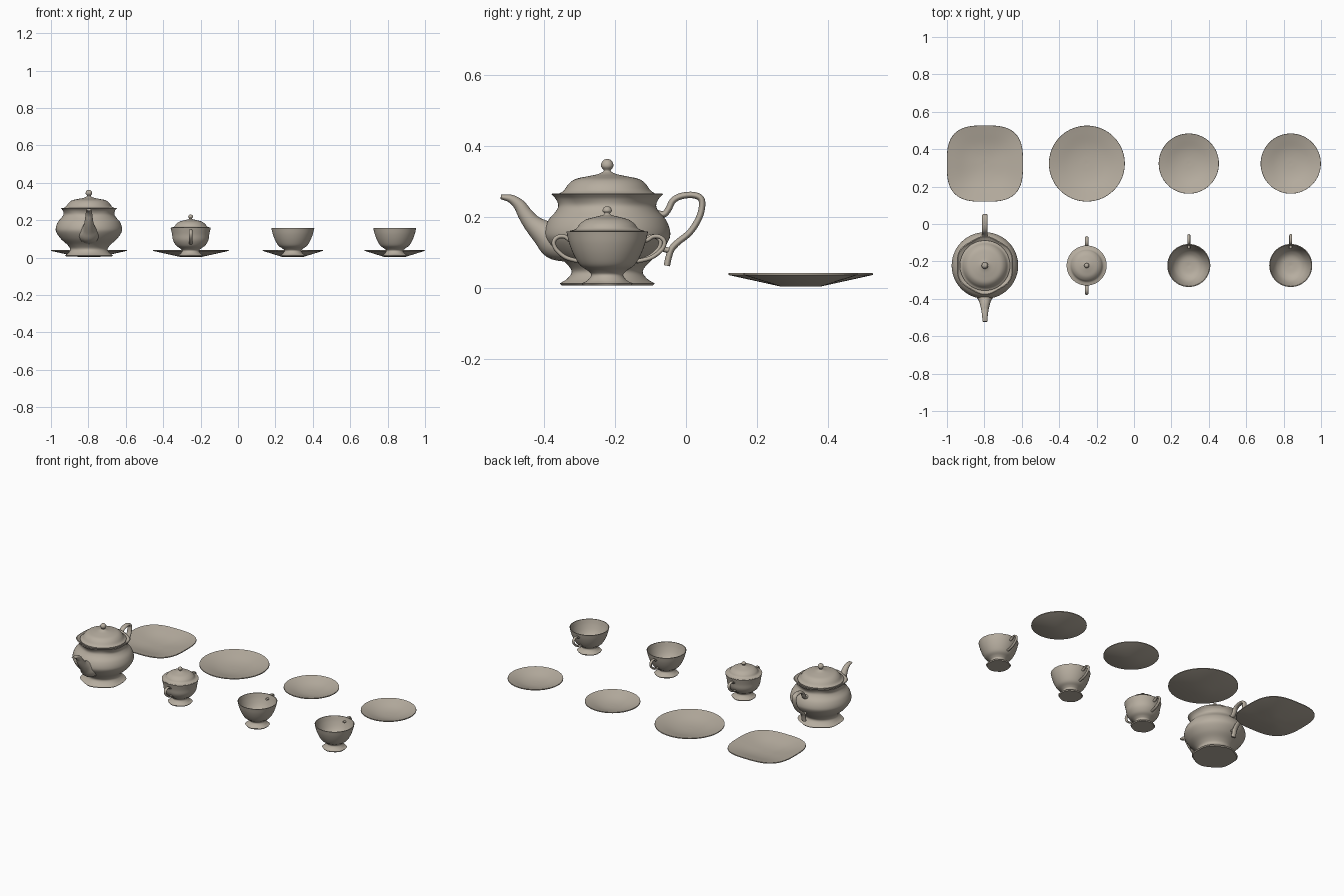
import bpy, bmesh, math
from mathutils import Vector

cube = bpy.data.objects.get("Cube")
if cube:
    bpy.data.objects.remove(cube)

china = bpy.data.materials.new("warm_grey_china")
china.use_nodes = True
COLOUR = (0.47, 0.42, 0.35, 1)
china.diffuse_color = COLOUR
china.node_tree.nodes["Principled BSDF"].inputs["Base Color"].default_value = COLOUR


def smooth_path(points, steps=5):
    """Catmull-Rom curve through points of any dimension."""
    pts = [Vector(p) for p in points]
    if len(pts) < 3:
        return pts
    ext = [pts[0] * 2 - pts[1]] + pts + [pts[-1] * 2 - pts[-2]]
    out = []
    for i in range(1, len(ext) - 2):
        a, b, c, d = ext[i - 1:i + 3]
        for s in range(steps):
            t = s / steps
            out.append(0.5 * (2 * b + (c - a) * t + (2 * a - 5 * b + 4 * c - d) * t ** 2
                              + (3 * b - a - 3 * c + d) * t ** 3))
    return out + [pts[-1]]


def build(name, rings, centre):
    """Skin closed rings of points, cap both ends and shade."""
    bm = bmesh.new()
    loops = [[bm.verts.new(p) for p in ring] for ring in rings]
    n = len(loops[0])
    for lo, hi in zip(loops, loops[1:]):
        for i in range(n):
            j = (i + 1) % n
            bm.faces.new((lo[i], lo[j], hi[j], hi[i]))
    bm.faces.new(loops[0][::-1])
    bm.faces.new(loops[-1])
    bmesh.ops.recalc_face_normals(bm, faces=bm.faces)
    mesh = bpy.data.meshes.new(name)
    bm.to_mesh(mesh)
    bm.free()
    mesh.materials.append(china)
    obj = bpy.data.objects.new(name, mesh)
    obj.location = (*centre, 0)
    bpy.context.collection.objects.link(obj)
    bpy.ops.object.select_all(action='DESELECT')
    obj.select_set(True)
    bpy.context.view_layer.objects.active = obj
    bpy.ops.object.shade_smooth_by_angle(angle=math.radians(40))
    return obj


def lathe(name, sections, centre, power=2, n=72):
    """Revolve (radius, height, scallop) sections; power squares the outline."""
    rings = []
    for section in sections:
        for r, z, wave in smooth_path(section):
            ring = []
            for k in range(n):
                a = math.tau * k / n
                c, s = math.cos(a), math.sin(a)
                edge = (abs(c) ** power + abs(s) ** power) ** (-1 / power)
                rad = max(r, 0.0005) * edge - wave * math.cos(6 * a)
                ring.append((rad * c, rad * s, z))
            if not rings or (Vector(ring[0]) - Vector(rings[-1][0])).length > 1e-5:
                rings.append(ring)
    return build(name, rings, centre)


def tube(name, points, centre, side=1, n=16):
    """Sweep an oval along (y, z, half_depth, half_width) points in the YZ plane."""
    path = smooth_path(points)
    rings = []
    for i, p in enumerate(path):
        t = path[min(i + 1, len(path) - 1)] - path[max(i - 1, 0)]
        t = Vector((t[0], t[1])).normalized()
        ring = []
        for k in range(n):
            a = math.tau * k / n
            d, w = p[2] * math.cos(a), p[3] * math.sin(a)
            ring.append((w, side * (p[0] - t.y * d), p[1] + t.x * d))
        rings.append(ring)
    return build(name, rings, centre)


def handle(name, points, centre, depth, width, side=1):
    return tube(name, [(y, z, depth, width) for y, z in points], centre, side)


# Teapot: body, lid, spout and handle
POT = (-0.797, -0.222)
lathe("teapot_body", [
    [(0.125, 0.006, 0.003), (0.131, 0.012, 0.003)],
    [(0.131, 0.012, 0.003), (0.112, 0.025, 0.001), (0.1, 0.045, 0), (0.115, 0.068, 0),
     (0.15, 0.1, 0), (0.174, 0.135, 0), (0.177, 0.16, 0), (0.166, 0.19, 0),
     (0.145, 0.215, 0), (0.137, 0.232, 0.001), (0.142, 0.25, 0.003), (0.154, 0.264, 0.004)],
    [(0.154, 0.264, 0.004), (0.149, 0.266, 0.004)],
    [(0.149, 0.266, 0.004), (0.132, 0.256, 0), (0.1, 0.254, 0)],
], POT)
lathe("teapot_lid", [
    [(0.132, 0.256, 0), (0.134, 0.266, 0)],
    [(0.134, 0.266, 0), (0.122, 0.274, 0), (0.108, 0.293, 0), (0.09, 0.306, 0),
     (0.06, 0.313, 0), (0.03, 0.319, 0), (0.013, 0.326, 0), (0.01, 0.331, 0),
     (0.017, 0.341, 0), (0.016, 0.352, 0), (0.008, 0.361, 0), (0, 0.362, 0)],
], POT)
tube("teapot_spout", [
    (-0.1, 0.115, 0.045, 0.06), (-0.145, 0.132, 0.052, 0.056), (-0.18, 0.155, 0.037, 0.036),
    (-0.21, 0.18, 0.026, 0.026), (-0.231, 0.207, 0.021, 0.021), (-0.247, 0.232, 0.017, 0.018),
    (-0.27, 0.25, 0.012, 0.015), (-0.3, 0.256, 0.006, 0.013)], POT)
handle("teapot_handle", [
    (0.14, 0.21), (0.16, 0.207), (0.173, 0.222), (0.185, 0.245), (0.208, 0.258),
    (0.242, 0.261), (0.265, 0.25), (0.266, 0.22), (0.254, 0.187), (0.231, 0.154),
    (0.2, 0.129), (0.182, 0.11), (0.173, 0.085), (0.168, 0.062)], POT, 0.009, 0.015)
handle("teapot_handle_foot", [(0.15, 0.112), (0.175, 0.106), (0.195, 0.122)], POT, 0.008, 0.012)

# Shared shape for the bowl and cups, open at the top
EAR = [(0.088, 0.132), (0.108, 0.134), (0.124, 0.144), (0.143, 0.143), (0.155, 0.13),
       (0.151, 0.112), (0.136, 0.096), (0.115, 0.083), (0.08, 0.074)]


def cup_shape(name, centre, rim):
    lathe(name, [
        [(0.066, 0.006, 0.001), (0.07, 0.012, 0.002)],
        [(0.07, 0.012, 0.002), (0.055, 0.021, 0), (0.045, 0.036, 0), (0.055, 0.048, 0),
         (0.077, 0.064, 0), (0.094, 0.092, 0), (rim * 0.93, 0.125, 0), (rim, 0.158, 0)],
        [(rim, 0.158, 0), (rim - 0.004, 0.158, 0)],
        [(rim - 0.004, 0.158, 0), (rim * 0.93 - 0.005, 0.125, 0), (0.088, 0.092, 0),
         (0.071, 0.07, 0), (0.045, 0.055, 0), (0, 0.05, 0)],
    ], centre)


# Sugar bowl with two ears and a lid
BOWL = (-0.253, -0.222)
cup_shape("sugar_bowl", BOWL, 0.107)
lathe("sugar_bowl_lid", [
    [(0.1, 0.153, 0), (0.106, 0.16, 0)],
    [(0.106, 0.16, 0), (0.088, 0.166, 0), (0.077, 0.18, 0), (0.06, 0.192, 0),
     (0.035, 0.199, 0), (0.012, 0.205, 0), (0.008, 0.21, 0), (0.013, 0.216, 0),
     (0.011, 0.224, 0), (0.005, 0.229, 0), (0, 0.229, 0)],
], BOWL)
for label, side in (("back", 1), ("front", -1)):
    handle("sugar_bowl_handle_" + label, [(y * 0.97, z) for y, z in EAR], BOWL, 0.006, 0.009, side)

# Two cups
for label, x in (("right", 0.293), ("left", 0.838)):
    cup_shape("cup_" + label, (x, -0.222), 0.115)
    handle("cup_handle_" + label, [(y * 1.04, z) for y, z in EAR], (x, -0.222), 0.006, 0.008)


# Plates: shallow dishes, one with a squared outline
def plate(name, x, r, power=2):
    lathe(name, [
        [(0, 0.003, 0), (0.055, 0.003, 0)],
        [(0.055, 0.003, 0), (r, 0.036, 0)],
        [(r, 0.036, 0), (r - 0.001, 0.041, 0)],
        [(r - 0.001, 0.041, 0), (r * 0.8, 0.031, 0), (r * 0.5, 0.016, 0),
         (r * 0.25, 0.009, 0), (0, 0.007, 0)],
    ], (x, 0.323), power)


plate("square_tray", -0.797, 0.204, 3)
plate("round_plate", -0.252, 0.203)
plate("saucer_right", 0.293, 0.161)
plate("saucer_left", 0.838, 0.161)
